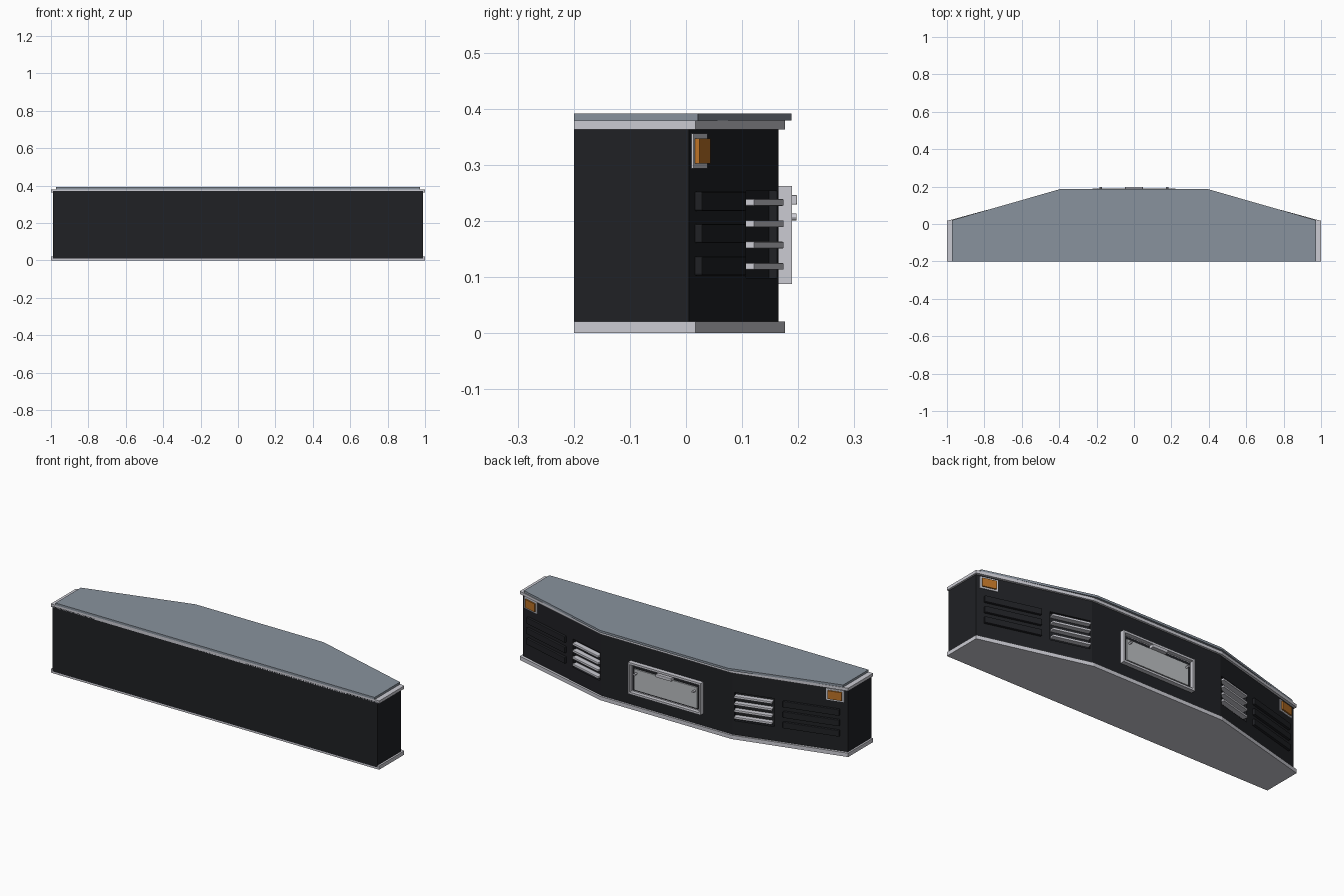
import bpy, bmesh
from mathutils import Vector

if "Cube" in bpy.data.objects:
    bpy.data.objects.remove(bpy.data.objects["Cube"])


def material(name, r, g, b):
    m = bpy.data.materials.new(name)
    m.diffuse_color = (r, g, b, 1)
    m.use_nodes = True
    m.node_tree.nodes["Principled BSDF"].inputs["Base Color"].default_value = m.diffuse_color
    return m


BLACK = material("black_paint", 0.014, 0.015, 0.018)
CHROME = material("chrome", 0.6, 0.6, 0.65)
STEP = material("step_grey", 0.25, 0.29, 0.34)
AMBER = material("amber", 0.5, 0.17, 0.02)
PLATE = material("plate_grey", 0.5, 0.52, 0.54)

FACE_Y, BEND_X, END_X, END_Y = 0.165, 0.4, 0.99, 0.005
SLOPE = (END_Y - FACE_Y) / (END_X - BEND_X)


def finish(bm, name, mat, mirror=False, bevel=0):
    bmesh.ops.recalc_face_normals(bm, faces=bm.faces)
    me = bpy.data.meshes.new(name)
    bm.to_mesh(me)
    bm.free()
    me.materials.append(mat)
    ob = bpy.data.objects.new(name, me)
    bpy.context.collection.objects.link(ob)
    if bevel:
        mod = ob.modifiers.new("bevel", 'BEVEL')
        mod.width, mod.segments = bevel, 2
    if mirror:
        ob.modifiers.new("mirror", 'MIRROR')
    return ob


def outline_slab(name, end_x, end_y, bend_x, face_y, z0, z1, mat):
    """Six-sided bumper outline extruded upwards."""
    bm = bmesh.new()
    pts = [(-end_x, -0.2), (end_x, -0.2), (end_x, end_y),
           (bend_x, face_y), (-bend_x, face_y), (-end_x, end_y)]
    f = bm.faces.new([bm.verts.new((x, y, z0)) for x, y in pts])
    up = bmesh.ops.extrude_face_region(bm, geom=[f])
    verts = [v for v in up["geom"] if isinstance(v, bmesh.types.BMVert)]
    bmesh.ops.translate(bm, verts=verts, vec=(0, 0, z1 - z0))
    return finish(bm, name, mat)


def face_box(name, x0, x1, z0, z1, n0, n1, mat, slope=0.0, bevel=0, rim=0, depth=0):
    """Box on the bumper face, from depth n0 to n1 along the face normal.
    Sloped boxes are mirrored; rim and depth sink a panel into the front."""
    normal = Vector((-slope, 1, 0)).normalized()
    bm = bmesh.new()
    bmesh.ops.create_cube(bm, size=1)
    for v in bm.verts:
        x = x1 if v.co.x > 0 else x0
        n = n1 if v.co.y > 0 else n0
        z = z1 if v.co.z > 0 else z0
        y = FACE_Y + slope * (x - BEND_X)
        v.co = Vector((x, y, z)) + normal * n
    if rim:
        bm.normal_update()
        front = max(bm.faces, key=lambda f: f.normal.dot(normal))
        bmesh.ops.inset_region(bm, faces=[front], thickness=rim)
        wall = bmesh.ops.extrude_face_region(bm, geom=[front])
        verts = [v for v in wall["geom"] if isinstance(v, bmesh.types.BMVert)]
        bmesh.ops.translate(bm, verts=verts, vec=-normal * depth)
        if front.is_valid:
            bmesh.ops.delete(bm, geom=[front], context='FACES_ONLY')
    return finish(bm, name, mat, slope != 0, bevel)


# Main body, chrome edge trims and step plate
body = outline_slab("bumper_body", END_X, END_Y, BEND_X, FACE_Y, 0.01, 0.37, BLACK)
outline_slab("lower_trim", 1.0, 0.017, 0.4, 0.176, 0, 0.021, CHROME)
outline_slab("upper_trim", 1.0, 0.017, 0.4, 0.176, 0.363, 0.379, CHROME)
outline_slab("step_plate", 0.972, 0.021, 0.39, 0.188, 0.379, 0.391, STEP)

# Recessed vent openings
cutter = face_box("vent_cutter", 0.41, 0.613, 0.098, 0.253, -0.015, 0.03, BLACK, SLOPE)
cutter.hide_render = True
cutter.hide_set(True)
cut = body.modifiers.new("vents", 'BOOLEAN')
cut.object, cut.operation, cut.solver = cutter, 'DIFFERENCE', 'EXACT'

# Chrome louvres
for i in range(4):
    z = 0.119 + i * 0.038
    face_box(f"vent_louvre_{i + 1}", 0.411, 0.605, z - 0.006, z + 0.006,
             -0.016, 0.013, CHROME, SLOPE, bevel=0.002)

# Black raised ribs
for i in range(3):
    z = 0.12 + i * 0.0575
    face_box(f"side_rib_{i + 1}", 0.66, 0.95, z - 0.017, z + 0.017,
             -0.002, 0.014, BLACK, SLOPE, bevel=0.003)

# Marker lights
face_box("marker_bezel", 0.88, 0.972, 0.293, 0.356, -0.002, 0.004, CHROME, SLOPE)
face_box("marker_lens", 0.889, 0.962, 0.302, 0.347, 0, 0.012, AMBER, SLOPE)

# Plate holder with frame, lamp and screws
face_box("plate_frame", -0.222, 0.222, 0.088, 0.262, -0.002, 0.024, CHROME,
         rim=0.016, depth=0.021)
face_box("plate_backing", -0.205, 0.205, 0.105, 0.245, 0, 0.006, BLACK)
face_box("blank_plate", -0.192, 0.192, 0.112, 0.228, 0.004, 0.013, PLATE)
face_box("plate_lamp", -0.047, 0.047, 0.229, 0.246, 0.004, 0.033, CHROME, bevel=0.002)
for s in (-1, 1):
    bpy.ops.mesh.primitive_cylinder_add(vertices=12, radius=0.006, depth=0.024,
                                        location=(s * 0.178, 0.185, 0.207),
                                        rotation=(1.5708, 0, 0))
    screw = bpy.context.object
    screw.name = "plate_screw"
    screw.data.materials.append(CHROME)
    bpy.ops.object.shade_smooth_by_angle()
